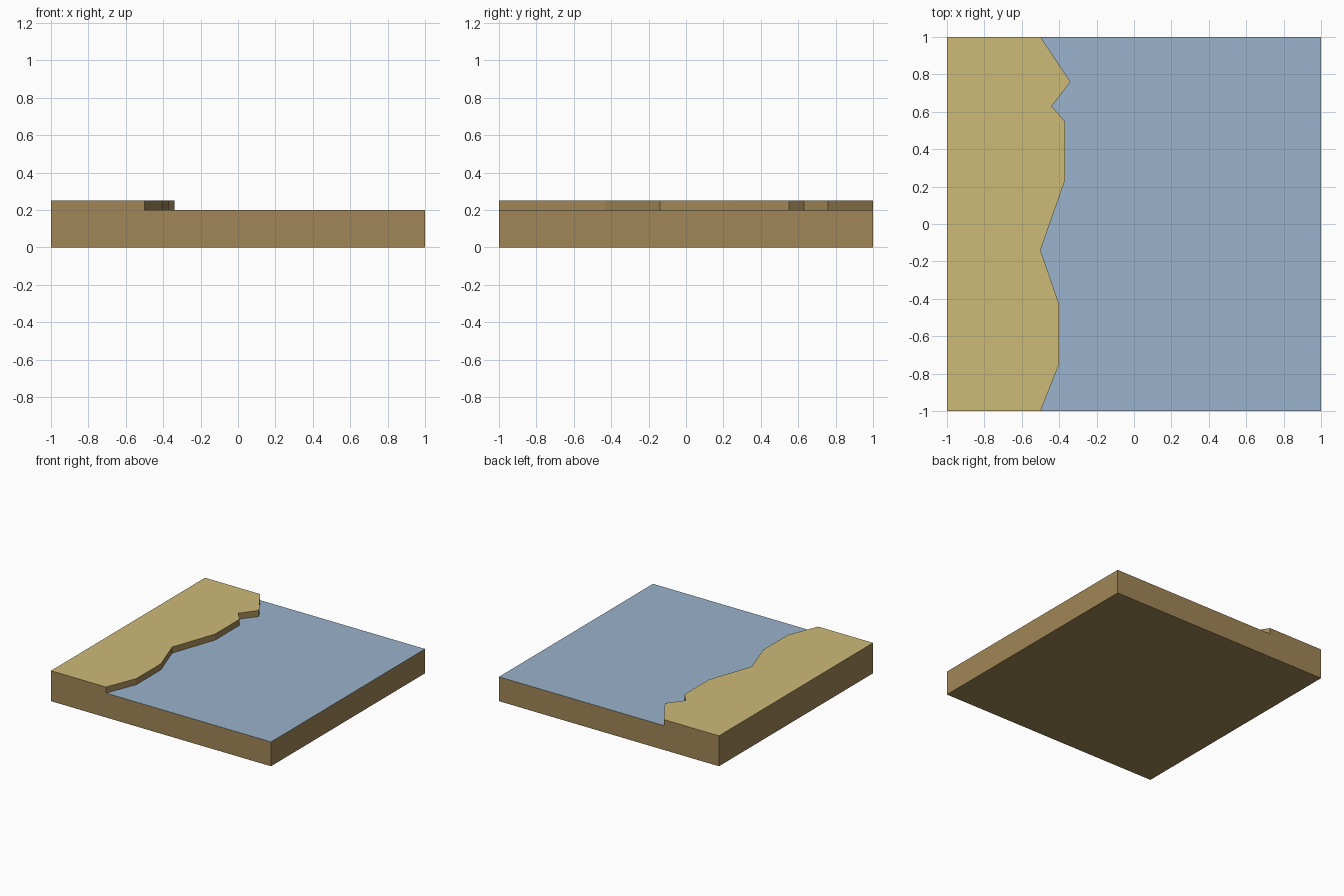
import bpy
import bmesh

old = bpy.data.objects.get("Cube")
if old:
    bpy.data.objects.remove(old, do_unlink=True)

WATER_Z, SAND_Z = 0.2, 0.25
# Shoreline from front to back
SHORE = [(-0.5, -1), (-0.4, -0.75), (-0.4, -0.43), (-0.5, -0.14), (-0.37, 0.23),
         (-0.37, 0.55), (-0.44, 0.63), (-0.34, 0.76), (-0.5, 1)]


def material(name, srgb):
    linear = [((c / 255 + 0.055) / 1.055) ** 2.4 for c in srgb] + [1]
    mat = bpy.data.materials.new(name)
    mat.use_nodes = True
    mat.diffuse_color = linear
    mat.node_tree.nodes["Principled BSDF"].inputs["Base Color"].default_value = linear
    return mat


def build(name, polygons, mat):
    bm = bmesh.new()
    for points in polygons:
        bm.faces.new([bm.verts.new(p) for p in points])
    bmesh.ops.remove_doubles(bm, verts=bm.verts, dist=0.0001)
    mesh = bpy.data.meshes.new(name)
    bm.to_mesh(mesh)
    bm.free()
    mesh.materials.append(mat)
    bpy.context.collection.objects.link(bpy.data.objects.new(name, mesh))


def at_height(points, z):
    return [(x, y, z) for x, y in points]


earth = material("earth brown", (160, 134, 86))
sand = material("sand yellow", (205, 186, 119))
water = material("water blue", (154, 179, 204))

# Flat tops on either side of the shoreline
build("sand_top", [at_height(SHORE + [(-1, 1), (-1, -1)], SAND_Z)], sand)
build("water_top", [at_height([(1, -1), (1, 1)] + SHORE[::-1], WATER_Z)], water)


# Stepped front and back walls
def stepped_wall(y):
    edge = SHORE[0][0]
    return [(-1, y, 0), (1, y, 0), (1, y, WATER_Z), (edge, y, WATER_Z),
            (edge, y, SAND_Z), (-1, y, SAND_Z)]


walls = [stepped_wall(-1), stepped_wall(1)[::-1]]
# Left and right walls, underside
walls.append([(1, -1, 0), (1, 1, 0), (1, 1, WATER_Z), (1, -1, WATER_Z)])
walls.append([(-1, 1, 0), (-1, -1, 0), (-1, -1, SAND_Z), (-1, 1, SAND_Z)])
walls.append([(-1, 1, 0), (1, 1, 0), (1, -1, 0), (-1, -1, 0)])
# Bank stepping down from the sand to the water
for a, b in zip(SHORE, SHORE[1:]):
    walls.append([(*a, WATER_Z), (*b, WATER_Z), (*b, SAND_Z), (*a, SAND_Z)])
build("earth_base", walls, earth)
